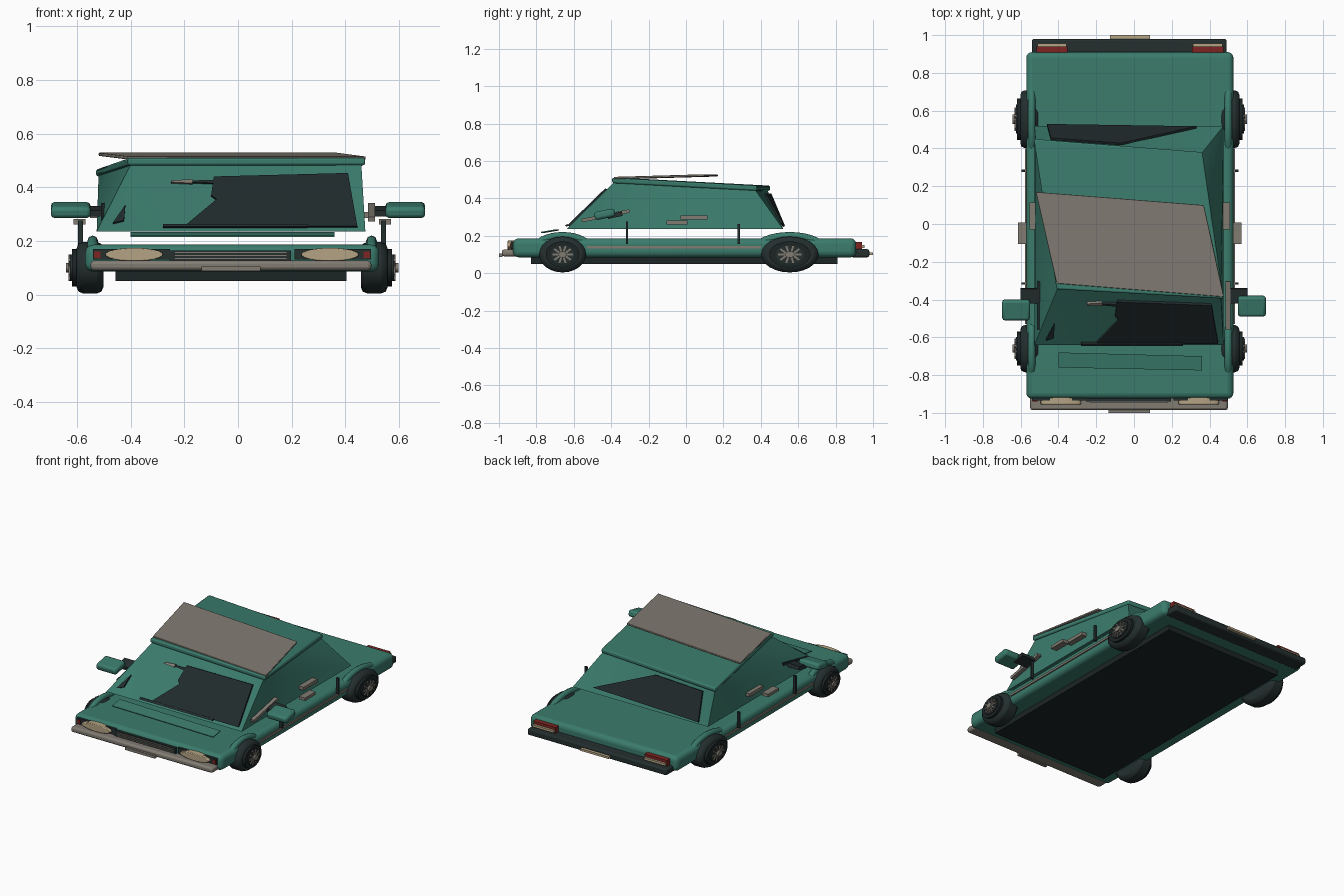
import bpy, bmesh, math
from mathutils import Vector
from mathutils.bvhtree import BVHTree

cube = bpy.data.objects.get("Cube")
if cube:
    bpy.data.objects.remove(cube, do_unlink=True)


def material(name, r, g, b):
    m = bpy.data.materials.new(name)
    m.use_nodes = True
    m.diffuse_color = (r, g, b, 1)
    m.node_tree.nodes["Principled BSDF"].inputs["Base Color"].default_value = (r, g, b, 1)
    return m


GREEN = material("green_paint", 0.043, 0.2, 0.15)
DARK = material("dark_trim", 0.018, 0.028, 0.028)
BLACK = material("underbody_black", 0.012, 0.018, 0.018)
GLASS = material("dark_glass", 0.015, 0.024, 0.025)
GREY = material("warm_grey", 0.22, 0.2, 0.17)
CREAM = material("lamp_cream", 0.46, 0.37, 0.23)
RED = material("lamp_red", 0.2, 0.018, 0.015)
CX = -0.022  # centre line of the body


def finish(name, bm, mat, bevel=0, segments=2):
    bmesh.ops.recalc_face_normals(bm, faces=bm.faces)
    me = bpy.data.meshes.new(name)
    bm.to_mesh(me)
    bm.free()
    me.materials.append(mat)
    ob = bpy.data.objects.new(name, me)
    bpy.context.collection.objects.link(ob)
    if bevel:
        mod = ob.modifiers.new("bevel", "BEVEL")
        mod.width, mod.segments = bevel, segments
    bpy.ops.object.select_all(action="DESELECT")
    ob.select_set(True)
    bpy.context.view_layer.objects.active = ob
    bpy.ops.object.shade_smooth_by_angle(angle=math.radians(35))
    return ob


def box(name, x, y, z, mat, bevel=0, pitch=0, segments=2):
    """Box from (min, max) ranges, pitched about x."""
    bm = bmesh.new()
    bmesh.ops.create_cube(bm, size=1)
    for v in bm.verts:
        v.co = Vector([v.co[i] * abs(r[1] - r[0]) for i, r in enumerate((x, y, z))])
    ob = finish(name, bm, mat, bevel, segments)
    ob.location = [sum(r) / 2 for r in (x, y, z)]
    ob.rotation_euler.x = pitch
    return ob


def slab(name, top, thick, mat, bevel=0):
    """Plate with the given top corners and a vertical thickness."""
    bm = bmesh.new()
    up = [bm.verts.new(p) for p in top]
    low = [bm.verts.new((p[0], p[1], p[2] - thick)) for p in top]
    bm.faces.new(up)
    bm.faces.new(low)
    for i in range(len(top)):
        j = (i + 1) % len(top)
        bm.faces.new((up[i], up[j], low[j], low[i]))
    return finish(name, bm, mat, bevel)


def disc(name, x, y, z, ry, rz, depth, mat, bevel=0, sides=24):
    """Oval cylinder with its axis along x."""
    bm = bmesh.new()
    bmesh.ops.create_cone(bm, cap_ends=True, segments=sides, radius1=1, radius2=1, depth=depth)
    for v in bm.verts:
        v.co = Vector((v.co.z, v.co.x * ry, v.co.y * rz))
    ob = finish(name, bm, mat, bevel)
    ob.location = (x, y, z)
    return ob


# Body and underbody
box("body", (-0.57, 0.526), (-0.925, 0.91), (0.085, 0.186), GREEN, 0.03, segments=4)
box("underbody", (-0.456, 0.404), (-0.83, 0.81), (0.05, 0.1), BLACK)
slab("hood_strip", [(-0.4, -0.76, 0.221), (0.36, -0.775, 0.221),
                    (0.36, -0.7, 0.234), (-0.4, -0.68, 0.234)], 0.006, GREEN)

# Cabin: rectangular base, skewed top; end faces are split along a diagonal
bm = bmesh.new()
base = [bm.verts.new((x, y, 0.235)) for x, y in
        [(-0.527, -0.64), (0.475, -0.64), (0.475, 0.52), (-0.527, 0.52)]]
roof = [bm.verts.new(p) for p in
        [(-0.4, -0.33, 0.485), (0.46, -0.385, 0.485), (0.355, 0.37, 0.445), (-0.52, 0.435, 0.445)]]
for a, b in ((0, 1), (1, 2), (2, 3), (3, 0)):
    bm.faces.new((base[a], base[b], roof[a]))
    bm.faces.new((base[b], roof[b], roof[a]))
bm.faces.new(roof)
bm.faces.new(base)
bmesh.ops.recalc_face_normals(bm, faces=bm.faces)
cabin_tree = BVHTree.FromBMesh(bm)
finish("cabin", bm, GREEN)

slab("roof", [(-0.41, -0.345, 0.51), (0.475, -0.395, 0.51),
              (0.362, 0.38, 0.468), (-0.53, 0.45, 0.468)], 0.028, GREEN, 0.008)
slab("roof_panel", [(-0.41, -0.315, 0.515), (0.476, -0.386, 0.515),
                    (0.37, 0.1, 0.529), (-0.52, 0.17, 0.529)], 0.012, GREY, 0.003)


def window(name, side, outline, mat, gap=0.009):
    """Thin plate lying on the front (-1) or rear (1) of the cabin."""
    bm = bmesh.new()
    rings = []
    for off in (gap, gap - 0.008):
        ring = []
        for x, z in outline:
            hit = cabin_tree.ray_cast(Vector((x, side * 3, z)), Vector((0, -side, 0)))[0]
            ring.append(bm.verts.new(hit + Vector((0, side * off * 1.4, off * 0.6))))
        rings.append(ring)
        bm.faces.new(ring)
    for i in range(len(outline)):
        j = (i + 1) % len(outline)
        bm.faces.new((rings[0][i], rings[0][j], rings[1][j], rings[1][i]))
    finish(name, bm, mat)


window("windscreen", -1, [(-0.2, 0.25), (0.445, 0.25), (0.41, 0.448), (-0.09, 0.435),
                          (-0.1, 0.365), (-0.08, 0.35)], GLASS)
window("windscreen_corner", -1, [(-0.467, 0.262), (-0.425, 0.272), (-0.42, 0.33)], GLASS)
window("wiper_lower", -1, [(-0.28, 0.245), (0.26, 0.245), (0.26, 0.254), (-0.28, 0.254)], DARK, 0.014)
window("wiper_upper", -1, [(-0.17, 0.414), (-0.08, 0.41), (-0.08, 0.423), (-0.17, 0.42)], DARK)
window("wiper_tip", -1, [(-0.25, 0.414), (-0.17, 0.41), (-0.17, 0.425), (-0.25, 0.42)], GREY)
window("rear_window", 1, [(-0.46, 0.245), (0.33, 0.262), (-0.07, 0.42), (-0.44, 0.42)], GLASS, 0.012)

# Front end
box("front_bumper", (-0.55, 0.497), (-0.985, -0.9), (0.09, 0.126), GREY, 0.012)
box("front_plate", (-0.136, 0.084), (-1.0, -0.98), (0.087, 0.105), GREY)
box("grille", (-0.255, 0.197), (-0.94, -0.9), (0.124, 0.164), DARK)
for i in range(3):
    z = 0.132 + i * 0.011
    box("grille_bar", (-0.235, 0.18), (-0.945, -0.93), (z, z + 0.004), GREY)

# Rear end
box("rear_bumper", (-0.54, 0.49), (0.88, 0.98), (0.085, 0.128), DARK, 0.01)
box("rear_plate", (-0.127, 0.085), (0.975, 1.0), (0.096, 0.11), CREAM)


def span(s, a, b):
    """Range along x measured outward from the centre line on side s."""
    return tuple(sorted((CX + s * a, CX + s * b)))


def wheel(s, end, y, r):
    x, z = CX + s * 0.53, 0.1
    disc(end + "_tyre", x, y, z, r, 0.096, 0.1, DARK, 0.024)
    disc(end + "_rim_ring", x + s * 0.052, y, z, r * 0.72, 0.07, 0.03, BLACK)
    disc(end + "_rim", x + s * 0.062, y, z, r * 0.5, 0.05, 0.024, DARK)
    disc(end + "_hub", x + s * 0.075, y, z, r * 0.17, 0.017, 0.03, GREY)
    for k in range(10):
        t = k * math.pi / 5
        ob = box(end + "_spoke", (-0.006, 0.006), (0, 0.04), (-0.005, 0.005), GREY, pitch=t)
        ob.location = (x + s * 0.074, y + math.cos(t) * r * 0.28, z + math.sin(t) * 0.03)
    # Arch over the wheel
    cu = bpy.data.curves.new(end + "_arch", "CURVE")
    cu.dimensions = "3D"
    cu.bevel_depth, cu.bevel_resolution, cu.use_fill_caps = 0.02, 2, True
    sp = cu.splines.new("POLY")
    sp.points.add(16)
    for k, p in enumerate(sp.points):
        t = math.pi * k / 16
        p.co = (CX + s * 0.52, y + math.cos(t) * r * 1.2, 0.12 + math.sin(t) * 0.08, 1)
    cu.materials.append(GREEN)
    bpy.context.collection.objects.link(bpy.data.objects.new(end + "_arch", cu))


for s, side in ((-1, "right"), (1, "left")):
    wheel(s, side + "_front", -0.66, 0.125)
    wheel(s, side + "_rear", 0.555, 0.153)

    # Headlamps with red corner markers
    box(side + "_lamp_housing", span(s, 0.232, 0.518), (-0.935, -0.9), (0.13, 0.17), DARK)
    box(side + "_marker", span(s, 0.49, 0.515), (-0.94, -0.92), (0.137, 0.16), RED)
    lamp = disc(side + "_headlamp", 0, 0, 0, 0.108, 0.025, 0.04, CREAM, 0.006)
    lamp.location = (CX + s * 0.365, -0.935, 0.149)
    lamp.rotation_euler.z = math.pi / 2

    # Tail lamps
    box(side + "_tail_lamp", span(s, 0.33, 0.495), (0.9, 0.94), (0.128, 0.168), RED)
    box(side + "_tail_lens", span(s, 0.335, 0.49), (0.93, 0.955), (0.135, 0.15), CREAM)

    # Door seams, side trim and handles
    for y, top in ((-0.315, 0.276), (0.282, 0.262)):
        box(side + "_door_seam", span(s, 0.556, 0.574), (y - 0.006, y + 0.006), (0.155, top), DARK)
    box(side + "_side_trim", span(s, 0.54, 0.556), (-0.53, 0.4), (0.131, 0.145), GREY)
    box(side + "_upper_handle", span(s, 0.48, 0.53), (-0.03, 0.115), (0.286, 0.308), GREY)
    box(side + "_lower_handle", span(s, 0.547, 0.592), (-0.105, 0.008), (0.261, 0.281), GREY)

    # Wing mirror on a sloping arm
    y = -0.455 if s < 0 else -0.435
    box(side + "_mirror", tuple(sorted((s * 0.55, s * 0.698))), (y - 0.055, y + 0.055),
        (0.293, 0.337), GREEN, 0.014, pitch=0.2)
    box(side + "_mirror_arm", tuple(sorted((s * 0.484, s * 0.51))), (-0.56, -0.3),
        (0.298, 0.316), GREY if s > 0 else DARK, pitch=0.2)
    box(side + "_mirror_stem", tuple(sorted((s * 0.5, s * 0.6))), (-0.42, -0.34),
        (0.298, 0.322), DARK, pitch=0.2)
